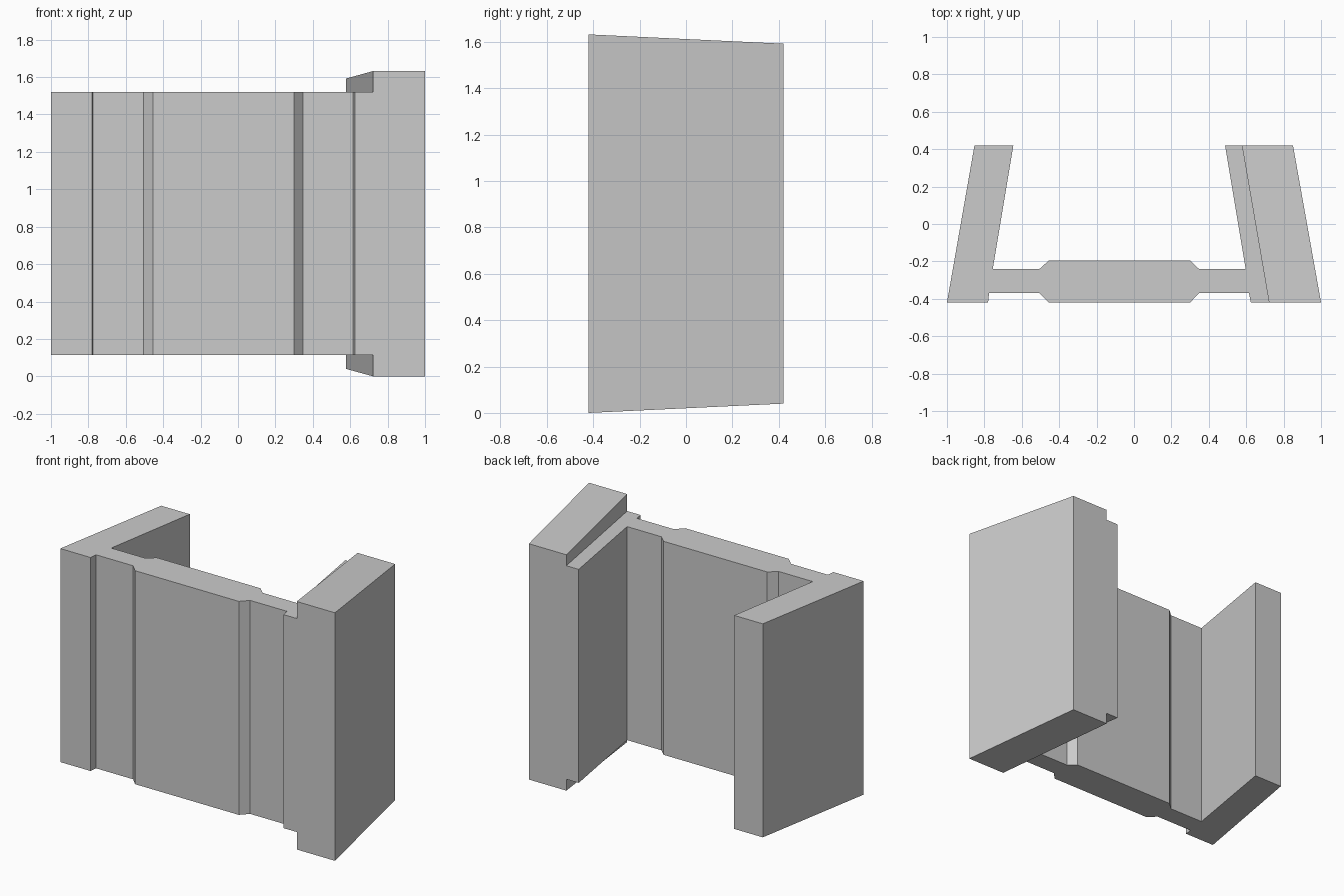
import bpy

cube = bpy.data.objects.get("Cube")
if cube:
    bpy.data.objects.remove(cube, do_unlink=True)

# Plain grey finish
grey = bpy.data.materials.new("light_grey")
grey.use_nodes = True
colour = (0.6, 0.6, 0.6, 1)
grey.diffuse_color = colour
grey.node_tree.nodes["Principled BSDF"].inputs["Base Color"].default_value = colour


def prism(name, outline, bottom, top):
    """Extrude a counter-clockwise plan outline; bottom and top give z at each y."""
    n = len(outline)
    verts = [(x, y, bottom(y)) for x, y in outline]
    verts += [(x, y, top(y)) for x, y in outline]
    faces = [tuple(reversed(range(n))), tuple(range(n, 2 * n))]
    faces += [(i, (i + 1) % n, n + (i + 1) % n, n + i) for i in range(n)]
    mesh = bpy.data.meshes.new(name)
    mesh.from_pydata(verts, [], faces)
    mesh.materials.append(grey)
    obj = bpy.data.objects.new(name, mesh)
    bpy.context.collection.objects.link(obj)
    return obj


FRONT, BACK = -0.42, 0.42
WEB_FRONT, WEB_BACK = -0.37, -0.24
PAD_BACK = -0.195

# Channel: right arm, web with thickened middle pad, and inner layer of left arm
channel = [
    (-1.0, FRONT), (-0.78, FRONT), (-0.775, WEB_FRONT),
    (-0.505, WEB_FRONT), (-0.455, FRONT), (0.3, FRONT), (0.347, WEB_FRONT),
    (0.615, WEB_FRONT), (0.625, FRONT), (0.722, FRONT), (0.577, BACK),
    (0.487, BACK), (0.597, WEB_BACK), (0.347, WEB_BACK), (0.3, PAD_BACK),
    (-0.455, PAD_BACK), (-0.505, WEB_BACK), (-0.755, WEB_BACK),
    (-0.645, BACK), (-0.853, BACK),
]
prism("channel_body", channel, lambda y: 0.115, lambda y: 1.52)

# Taller outer slab of the left arm, its height tapering towards the back
slab = [(0.722, FRONT), (1.0, FRONT), (0.85, BACK), (0.577, BACK)]


def inset(y):
    return 0.04 * (y - FRONT) / (BACK - FRONT)


prism("left_arm_slab", slab, inset, lambda y: 1.632 - inset(y))
